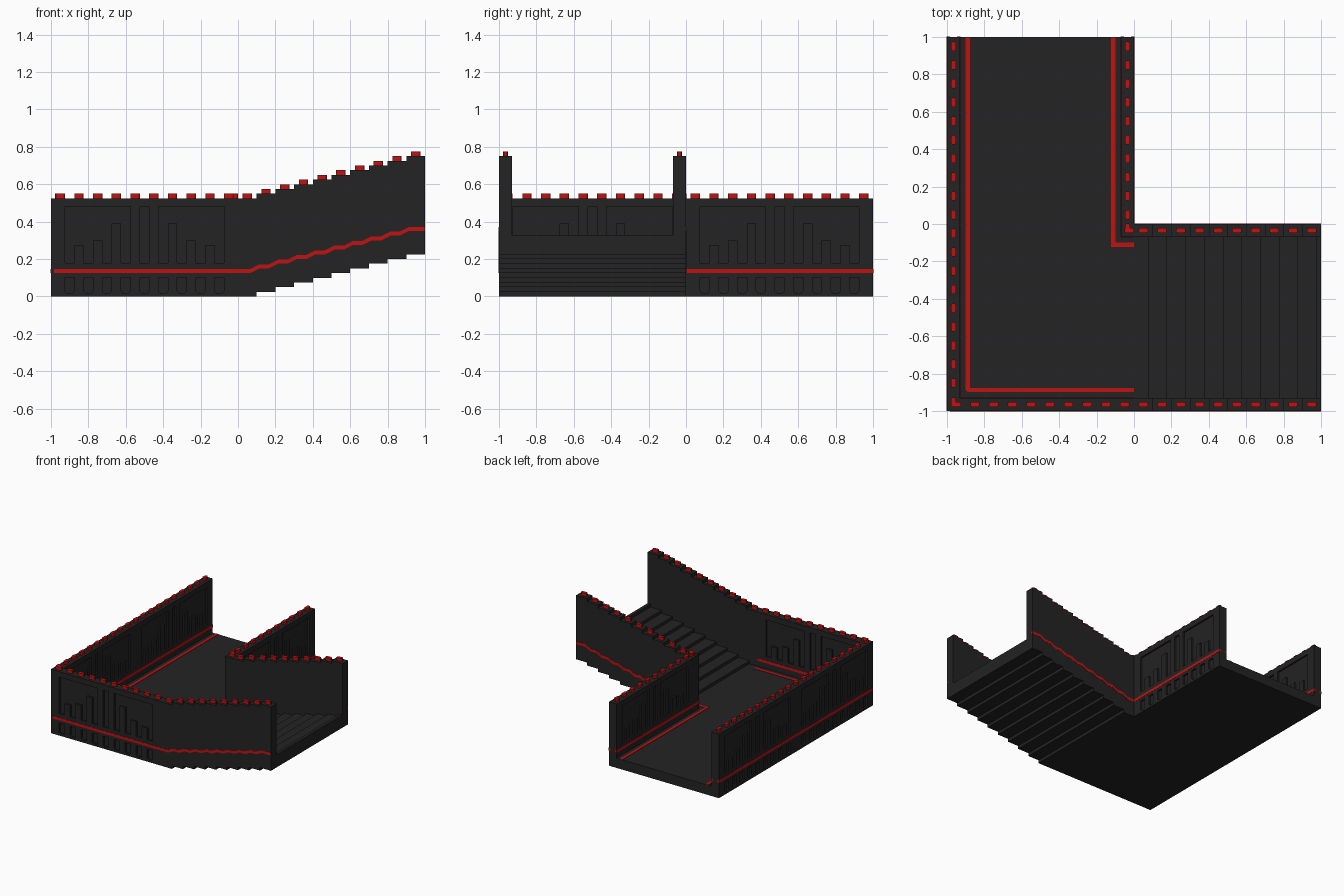
import bpy, bmesh
from mathutils import Vector

if "Cube" in bpy.data.objects:
    bpy.data.objects.remove(bpy.data.objects["Cube"])

W = 0.07        # wall thickness
TOP = 0.525     # wall height on the level part
FLOOR = 0.08    # walkway height
RISE, RUN = 0.025, 0.1
BAND = 0.136    # centre height of the wall band
PROUD = 0.0015


def material(name, rgb):
    m = bpy.data.materials.new(name)
    m.use_nodes = True
    m.diffuse_color = (*rgb, 1)
    b = m.node_tree.nodes["Principled BSDF"]
    b.inputs["Base Color"].default_value = (*rgb, 1)
    b.inputs["Roughness"].default_value = 0.8
    return m


DARK = material("charcoal", (0.017, 0.017, 0.017))
RED = material("signal_red", (0.53, 0.006, 0.006))


def build(name, prisms, mat):
    """Each prism is (outline, axis, start, end); the outline uses the other two axes in order."""
    bm = bmesh.new()
    for pts, axis, a, b in prisms:
        rings = []
        for d in (a, b):
            ring = []
            for u, v in pts:
                co = {"x": (d, u, v), "y": (u, d, v), "z": (u, v, d)}[axis]
                ring.append(bm.verts.new(co))
            rings.append(ring)
        bm.faces.new(rings[0])
        bm.faces.new(rings[1][::-1])
        n = len(pts)
        for i in range(n):
            j = (i + 1) % n
            bm.faces.new((rings[0][i], rings[0][j], rings[1][j], rings[1][i]))
    bmesh.ops.recalc_face_normals(bm, faces=bm.faces)
    me = bpy.data.meshes.new(name)
    bm.to_mesh(me)
    bm.free()
    me.materials.append(mat)
    ob = bpy.data.objects.new(name, me)
    bpy.context.collection.objects.link(ob)
    return ob


def rect(u0, u1, v0, v1):
    return [(u0, v0), (u1, v0), (u1, v1), (u0, v1)]


def carve(ob, prisms):
    """Cut prisms out of a wall and bake the result."""
    cutter = build("relief_cutter", prisms, DARK)
    cutter.hide_render = True
    mod = ob.modifiers.new("relief", "BOOLEAN")
    mod.operation, mod.solver, mod.object = "DIFFERENCE", "EXACT", cutter
    dg = bpy.context.evaluated_depsgraph_get()
    dg.update()
    baked = bpy.data.meshes.new_from_object(ob.evaluated_get(dg))
    ob.modifiers.clear()
    ob.data = baked
    bpy.data.objects.remove(cutter)


def relief(axis, face, inward, start, slots):
    """Recessed skyline panels, centre slot and low slots for one wall section of length 1."""
    a, b = face - 0.01 * inward, face + 0.014 * inward
    panel = [(0.075, 0.18)]
    for u, h in ((0.125, 0.275), (0.225, 0.3), (0.325, 0.39)):
        panel += [(u, 0.18), (u, h), (u + 0.05, h), (u + 0.05, 0.18)]
    panel += [(0.425, 0.18), (0.425, 0.48), (0.075, 0.48)]
    shapes = [panel, [(1 - u, z) for u, z in panel], rect(0.475, 0.525, 0.18, 0.48)]
    if slots:
        for i in range(9):
            u = 0.075 + 0.1 * i
            shapes.append([(u, 0.03), (u + 0.01, 0.018), (u + 0.04, 0.018), (u + 0.05, 0.03),
                           (u + 0.05, 0.102), (u, 0.102)])
    return [([(start + u, z) for u, z in s], axis, a, b) for s in shapes]


# Level walls with carved panels on both faces
side_wall = build("long_side_wall", [(rect(-1, 1, 0, TOP), "x", -1, -1 + W)], DARK)
carve(side_wall, [p for s in (-1, 0) for p in
                  relief("x", -1, 1, s, True) + relief("x", -1 + W, -1, s, False)])
front_wall = build("front_wall", [(rect(-1 + W, 0, 0, TOP), "y", -1, -1 + W)], DARK)
carve(front_wall, relief("y", -1, 1, -1, True) + relief("y", -1 + W, -1, -1, False))
inner_wall = build("inner_side_wall", [(rect(-W, 1, 0, TOP), "x", -W, 0)], DARK)
carve(inner_wall, relief("x", 0, -1, 0, True) + relief("x", -W, 1, 0, False))

# Level walkway
build("walkway_floor", [(rect(-1 + W, -W, 0, FLOOR), "y", -1 + W, 1)], DARK)


def steps(x0, first, z0, count):
    """Stepped line rising toward +x, ending at x = 1."""
    pts = [(x0, z0)]
    for k in range(count):
        x = first + RUN * k
        pts += [(x, z0 + RISE * k), (x, z0 + RISE * (k + 1))]
    return pts + [(1, z0 + RISE * count)]


# Staircase and its stepped walls
under = steps(-W, RUN, 0, 9)[::-1]
build("staircase", [(steps(-W, 0.075, FLOOR, 10) + under, "y", -1 + W, -W)], DARK)
wall_outline = steps(0, RUN, TOP, 9) + steps(0, RUN, 0, 9)[::-1]
for name, y in (("front_stair_wall", -1), ("back_stair_wall", -W)):
    build(name, [(wall_outline, "y", y, y + W)], DARK)


def ribbon(path, half=0.011):
    return [(u, z + half) for u, z in path] + [(u, z - half) for u, z in path[::-1]]


# Red bands along the walls
climb = [(0, BAND)]
for k in range(9):
    x = RUN * (k + 1)
    climb += [(x - 0.035, BAND + RISE * k), (x + 0.015, BAND + RISE * (k + 1))]
climb.append((1, BAND + RISE * 9))


def flat(a, b):
    return ribbon([(a, BAND), (b, BAND)])


D = 0.016       # how deep the bands sit in the walls
build("outer_wall_bands", [
    (flat(-1, 1 + PROUD), "x", -1 - PROUD, -1 + D),
    (flat(-1 + D, 0), "y", -1 - PROUD, -1 + D),
    (ribbon(climb), "y", -1 - PROUD, -1 + D),
    (flat(-D, 1 + PROUD), "x", -D, PROUD),
    (ribbon(climb), "y", -D, PROUD)], RED)
build("inner_wall_bands", [
    (flat(-1 + W, 1 + PROUD), "x", -1 + W - D, -1 + W + PROUD),
    (flat(-1 + W, 0), "y", -1 + W - D, -1 + W + PROUD),
    (flat(-W, 1 + PROUD), "x", -W - PROUD, -W + D),
    (flat(-W, 0), "y", -W - PROUD, -W + D)], RED)

# Red lines on the walkway floor
z0, z1 = FLOOR - 0.003, FLOOR + 0.003
build("floor_lines", [
    (rect(-0.9, -0.878, -0.88, 1), "z", z0, z1),
    ([(-0.9, -0.88), (-0.9, -0.888), (-0.888, -0.898), (0, -0.898), (0, -0.876), (-0.878, -0.876),
      (-0.878, -0.88)], "z", z0, z1),
    (rect(-0.122, -0.1, -0.122, 1), "z", z0, z1),
    (rect(-0.1, 0, -0.122, -0.1), "z", z0, z1)], RED)


def cap(x, y, z, along_x):
    """Small block with bevelled ends for the wall tops."""
    pts = [(-0.025, -0.007), (-0.016, -0.013), (0.016, -0.013), (0.025, -0.007),
           (0.025, 0.007), (0.016, 0.013), (-0.016, 0.013), (-0.025, 0.007)]
    return ([(x + u, y + v) if along_x else (x + v, y + u) for u, v in pts],
            "z", z - 0.004, z + RISE)


# Caps along every wall top, with crossed caps at the two corners
h = W / 2
caps = [cap(-1 + h, -0.85 + 0.1 * i, TOP, False) for i in range(19)]
caps += [cap(-0.85 + 0.1 * i, -1 + h, TOP, True) for i in range(9)]
caps += [cap(-h, 0.05 + 0.1 * i, TOP, False) for i in range(10)]
for k in range(10):
    caps += [cap(0.05 + RUN * k, y, TOP + RISE * k, True) for y in (-1 + h, -h)]
caps += [cap(-0.95, -1 + h, TOP, True), cap(-1 + h, -0.953, TOP, False),
         cap(-0.026, -h, TOP, True), cap(-h, -0.022, TOP, False)]
build("wall_caps", caps, RED)
